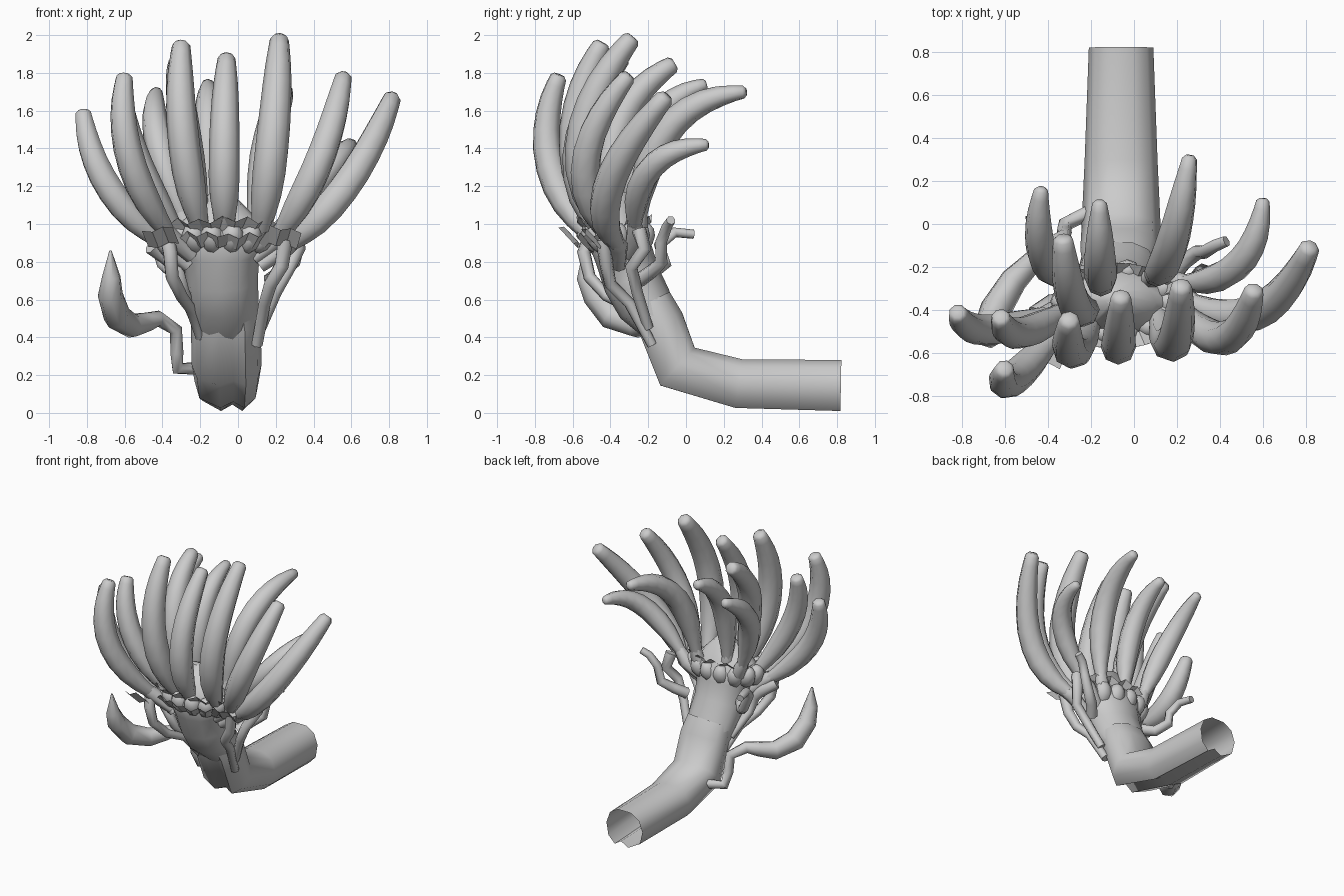
import bpy, bmesh, math, random
from mathutils import Vector

cube = bpy.data.objects.get("Cube")
if cube:
    bpy.data.objects.remove(cube)
random.seed(4)

grey = bpy.data.materials.new("plain_grey")
grey.use_nodes = True
shade = (0.6, 0.6, 0.6, 1)
grey.diffuse_color = shade
grey.node_tree.nodes["Principled BSDF"].inputs["Base Color"].default_value = shade


def finish(name, bm, angle=60):
    mesh = bpy.data.meshes.new(name)
    bm.to_mesh(mesh)
    bm.free()
    mesh.materials.append(grey)
    obj = bpy.data.objects.new(name, mesh)
    bpy.context.collection.objects.link(obj)
    bpy.ops.object.select_all(action='DESELECT')
    obj.select_set(True)
    bpy.context.view_layer.objects.active = obj
    bpy.ops.object.shade_smooth_by_angle(angle=math.radians(angle))
    return obj


def circle(sides):
    return [(math.cos(math.tau * i / sides), math.sin(math.tau * i / sides)) for i in range(sides)]


def tube(name, path, radii, section, caps=(True, True), angle=60):
    """Sweep a unit cross-section along a path; each radius is (wide, deep)."""
    bm = bmesh.new()
    path = [Vector(p) for p in path]
    side, rings = None, []
    for i, p in enumerate(path):
        ahead = (path[min(i + 1, len(path) - 1)] - p).normalized()
        behind = (p - path[max(i - 1, 0)]).normalized()
        t = (ahead + behind).normalized()
        if side is None:
            side = Vector((1, 0, 0)) if abs(t.x) < 0.9 else Vector((0, 1, 0))
        side = (side - t * t.dot(side)).normalized()
        up = t.cross(side)
        wide, deep = radii[i]
        rings.append([bm.verts.new(p + side * a * wide + up * b * deep) for a, b in section])
    n = len(section)
    for r0, r1 in zip(rings, rings[1:]):
        for k in range(n):
            bm.faces.new((r0[k], r0[(k + 1) % n], r1[(k + 1) % n], r1[k]))
    if caps[0]:
        bm.faces.new(rings[0][::-1])
    if caps[1]:
        bm.faces.new(rings[-1])
    return finish(name, bm, angle)


# Bent stalk, open at the back, with a groove along its underside
stalk_section = [(1, 0.1), (0.8, 0.7), (0.35, 1), (-0.35, 1), (-0.8, 0.7), (-1, 0.1),
                 (-0.85, -0.6), (-0.2, -1), (0.2, -0.75), (0.55, -1), (0.9, -0.6)]
stalk_path = [(-.06, .82, .145), (-.06, .28, .155), (-.06, -.045, .245), (-.065, -.135, .48), (-.07, -.19, .58)]
stalk_radii = [(.15, .135), (.17, .13), (.185, .135), (.185, .125), (.17, .12)]
tube("stalk", stalk_path, stalk_radii, stalk_section, caps=(False, False))

# Rounded neck bulging forward and flaring into the crown
neck_path = [(-.065, -.12, .44), (-.075, -.22, .58), (-.085, -.285, .7), (-.09, -.33, .84),
             (-.09, -.36, .95), (-.09, -.36, 1.03), (-.09, -.34, 1.17)]
neck_radii = [(.17, .1), (.185, .15), (.19, .155), (.205, .155), (.27, .17), (.19, .12), (.05, .04)]
tube("neck", neck_path, neck_radii, circle(12))

# Curved fruits: base, bend and tip of each
fruits = [
    ((-.4, -.42, .9), (-.78, -.57, 1.17), (-.82, -.41, 1.6)),
    ((-.37, -.52, .95), (-.66, -.86, 1.33), (-.6, -.67, 1.79)),
    ((-.32, -.4, .95), (-.6, -.6, 1.35), (-.62, -.43, 1.72)),
    ((-.2, -.46, .98), (-.33, -.73, 1.45), (-.3, -.44, 1.96)),
    ((-.07, -.46, .96), (-.08, -.74, 1.4), (-.06, -.33, 1.89)),
    ((.12, -.43, .96), (.2, -.74, 1.45), (.22, -.28, 1.99)),
    ((.22, -.4, .94), (.47, -.71, 1.3), (.56, -.3, 1.79)),
    ((.28, -.37, .9), (.62, -.57, 1.15), (.82, -.1, 1.68)),
    ((.2, -.27, .95), (.57, -.3, 1.4), (.6, .12, 1.42)),
    ((.08, -.25, 1), (.18, -.22, 1.66), (.26, .32, 1.7)),
    ((-.15, -.28, 1), (-.16, -.3, 1.63), (-.16, .11, 1.74)),
    ((-.28, -.25, 1), (-.49, -.25, 1.53), (-.43, .17, 1.7)),
    ((-.2, -.38, 1), (-.3, -.5, 1.6), (-.33, -.06, 1.85)),
]
steps = [0, .1, .2, .32, .44, .56, .67, .77, .86, .94, .985, 1]
girth = [.55, .75, .92, 1, 1, .98, .93, .87, .78, .66, .58, .38]
for i, (base, bend, tip) in enumerate(fruits):
    b, c, e = Vector(base), Vector(bend), Vector(tip)
    path = [b * (1 - t) ** 2 + c * 2 * t * (1 - t) + e * t * t for t in steps]
    taper = 1.5 if e.y > 0 else 1
    size = 0.03 + 0.055 * (e - b).length
    tube(f"fruit_{i + 1}", path, [(size * g ** taper, size * g ** taper) for g in girth], circle(8))

    # Knuckle stem joining each fruit to the neck
    root = Vector((-.09 + (b.x + .09) * .55, -.34 + (b.y + .34) * .55, b.z - .12))
    out = b - (c - b).normalized() * 0.03
    tube(f"fruit_stem_{i + 1}", [root, out, b.lerp(c, .12)], [(.04, .04), (.052, .052), (.04, .04)], circle(7))

# Ring of knobs behind the husk where the fruits meet the stalk
for i in range(14):
    a = math.tau * i / 14
    bm = bmesh.new()
    bmesh.ops.create_uvsphere(bm, u_segments=8, v_segments=6, radius=0.064)
    for v in bm.verts:
        v.co.z *= 1.35
    knob = finish(f"knob_{i + 1}", bm)
    knob.location = (-.085 + .235 * math.cos(a), -.36 + .13 * math.sin(a), .925)
    knob.rotation_euler = (-.5 * math.sin(a), .5 * math.cos(a), 0)


# Jagged husk strips around the crown, outer edge turned up
def husk(name, start, end, rx, ry, z, height, flare):
    bm = bmesh.new()
    rows = []
    count = 13
    for k in range(count):
        a = math.radians(start + (end - start) * k / (count - 1))
        jag = 0.014 * (-1) ** k + random.uniform(-.01, .01)
        rows.append([bm.verts.new((-.08 + (rx + s * flare) * math.cos(a),
                                   -.37 + (ry + s * flare) * math.sin(a),
                                   z + jag + s * height)) for s in (0, 1)])
    for r0, r1 in zip(rows, rows[1:]):
        bm.faces.new((r0[0], r0[1], r1[1], r1[0]))
    finish(name, bm, 20)


husk("front_husk_upper", 200, 340, .26, .14, .96, .06, .07)
husk("front_husk_lower", 215, 335, .27, .15, .88, .06, .06)
husk("back_husk", 20, 160, .24, .13, .98, .05, .06)

# Loose husk flakes at the front corners
for name, x, y, turn in (("right_flake", -.41, -.61, -.2), ("left_flake", .24, -.5, .15)):
    bm = bmesh.new()
    bmesh.ops.create_grid(bm, x_segments=3, y_segments=1, size=1)
    for k, v in enumerate(bm.verts):
        v.co = (v.co.x * .085, v.co.y * .06, .012 * (-1) ** k)
    flake = finish(name, bm, 20)
    flake.location = (x, y, .93)
    flake.rotation_euler = (-.8, turn, turn)

# Thin tendrils hanging from the crown to the stalk
tendrils = {
    "right_front_tendril": [(-.38, -.5, .95), (-.36, -.54, .85), (-.35, -.51, .72), (-.3, -.42, .62),
                            (-.25, -.28, .55), (-.2, -.17, .4)],
    "right_tendril": [(-.46, -.42, .88), (-.38, -.36, .82), (-.32, -.38, .76), (-.29, -.34, .65), (-.23, -.2, .5)],
    "left_front_tendril": [(.25, -.44, .92), (.23, -.42, .78), (.17, -.4, .68), (.14, -.3, .58), (.1, -.18, .36)],
    "left_tendril": [(.3, -.25, .97), (.32, -.22, .87), (.27, -.29, .77), (.2, -.26, .64), (.12, -.2, .45)],
    "left_curled_tendril": [(.17, -.25, .7), (.23, -.18, .75), (.3, -.13, .8), (.33, -.13, .91),
                            (.38, -.1, .99), (.43, -.08, 1.02)],
    "right_curled_tendril": [(-.25, -.3, .78), (-.34, -.18, .74), (-.4, -.11, .79), (-.43, -.14, .89),
                             (-.46, -.06, .955), (-.48, .04, .945)],
}
for name, path in tendrils.items():
    radii = [(.042 - .003 * k, .04 - .003 * k) for k in range(len(path))]
    tube(name, path, radii, circle(7), angle=80)

# Stray shoot low on the right side, ending in a small pointed fruit
shoot = [(-.2, .06, .235), (-.32, 0, .235), (-.325, -.04, .32), (-.33, -.06, .44), (-.42, -.12, .5),
         (-.48, -.18, .48), (-.56, -.26, .46), (-.64, -.39, .51), (-.675, -.48, .62), (-.67, -.53, .72),
         (-.675, -.54, .86)]
thick = [.035, .035, .036, .036, .042, .052, .065, .075, .068, .05, .006]
tube("stray_shoot", shoot, [(r, r) for r in thick], circle(7))
